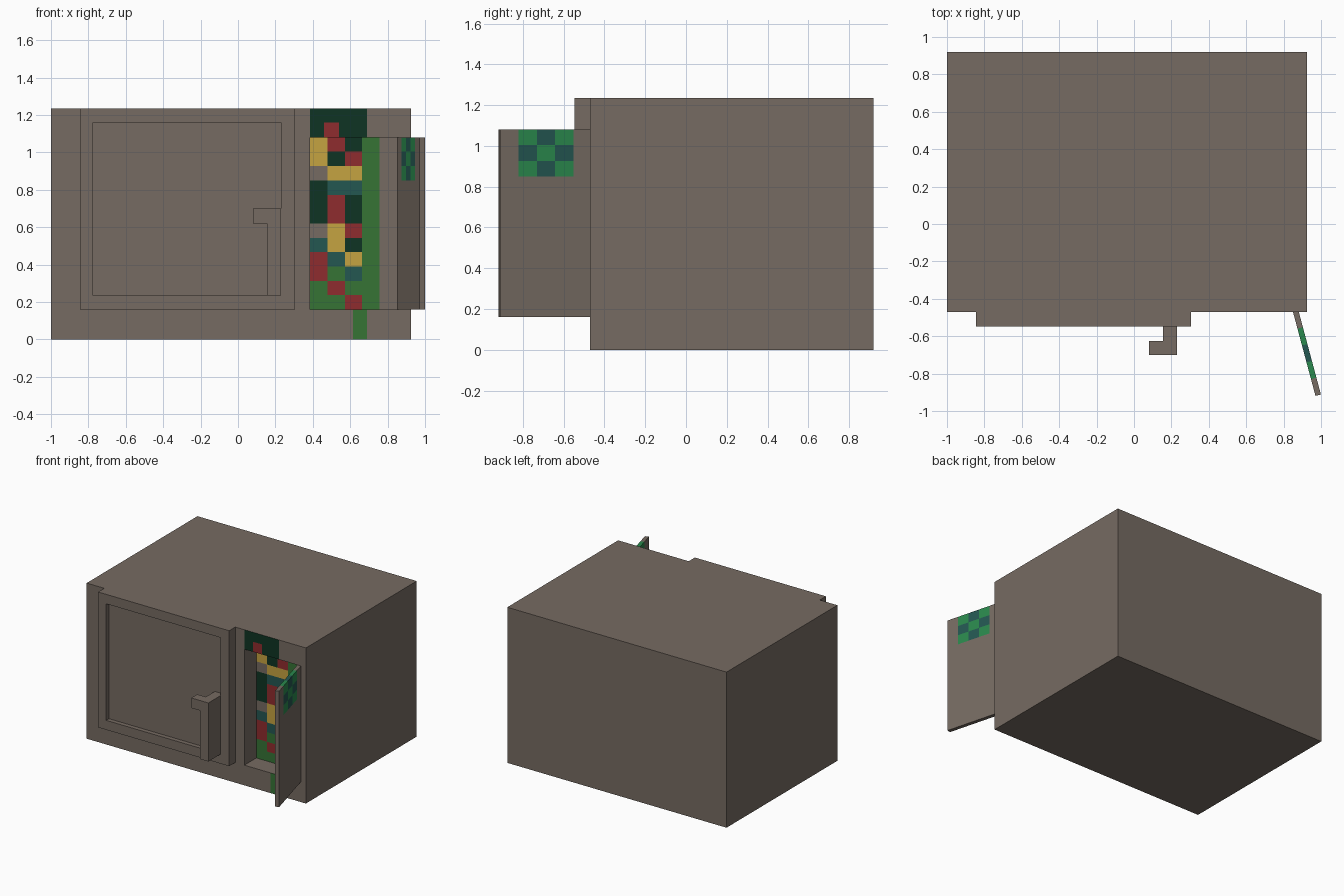
import bpy, bmesh, math
from mathutils import Vector, Matrix

cube = bpy.data.objects.get("Cube")
if cube:
    bpy.data.objects.remove(cube)


def linear(c):
    c /= 255
    return c / 12.92 if c <= 0.04045 else ((c + 0.055) / 1.055) ** 2.4


def material(name, *rgb):
    m = bpy.data.materials.new(name)
    m.use_nodes = True
    col = [linear(c) for c in rgb] + [1]
    m.diffuse_color = col
    m.node_tree.nodes["Principled BSDF"].inputs["Base Color"].default_value = col
    return m


MATS = [material("brown", 118, 107, 98), material("dark green", 14, 52, 35),
        material("red", 143, 44, 46), material("yellow", 197, 163, 65),
        material("green", 54, 115, 53), material("teal", 36, 87, 81),
        material("bright green", 42, 137, 77)]
BROWN, DARK, RED, YELLOW, GREEN, TEAL, BRIGHT = range(7)
CODES = {"n": BROWN, "d": DARK, "r": RED, "y": YELLOW, "g": GREEN, "t": TEAL}


def box(lo, hi):
    bm = bmesh.new()
    lo, hi = Vector(lo), Vector(hi)
    size = Matrix.Diagonal(hi - lo).to_4x4()
    bmesh.ops.create_cube(bm, size=1, matrix=Matrix.Translation((lo + hi) / 2) @ size)
    return bm


def cut(bm, axis, values, faces=None):
    """Slice the mesh, or the flat region grown from the given faces."""
    normal = Vector([float(i == axis) for i in range(3)])
    for v in values:
        fs = list(bm.faces) if faces is None else faces
        geom = fs + list({e for f in fs for e in f.edges}) + list({p for f in fs for p in f.verts})
        out = bmesh.ops.bisect_plane(bm, geom=geom, plane_co=normal * v, plane_no=normal)
        if faces is not None:
            faces = [g for g in out["geom"] if isinstance(g, bmesh.types.BMFace)]
    return faces


def recess(bm, x0, x1, z0, z1, depth):
    """Push the front faces in a rectangle backwards; return the new back faces."""
    old = [f for f in bm.faces if f.normal.y < -0.9
           and x0 < f.calc_center_median().x < x1 and z0 < f.calc_center_median().z < z1]
    new = bmesh.ops.extrude_face_region(bm, geom=old)["geom"]
    bmesh.ops.translate(bm, vec=(0, depth, 0),
                        verts=[g for g in new if isinstance(g, bmesh.types.BMVert)])
    bmesh.ops.delete(bm, geom=[f for f in old if f.is_valid], context="FACES")
    return [g for g in new if isinstance(g, bmesh.types.BMFace)]


def finish(bm, name):
    bmesh.ops.recalc_face_normals(bm, faces=bm.faces)
    me = bpy.data.meshes.new(name)
    bm.to_mesh(me)
    bm.free()
    for m in MATS:
        me.materials.append(m)
    ob = bpy.data.objects.new(name, me)
    bpy.context.collection.objects.link(ob)
    return ob


FRONT, LOW, HIGH, TOP = -0.47, 0.16, 1.08, 1.235
X0, X1 = 0.385, 0.85
COL, ROW = (X1 - X0) / 5, (HIGH - LOW) / 12

# Cabinet body with painted front patches around the side compartment
bm = box((-1, FRONT, 0), (0.925, 0.92, TOP))
cut(bm, 0, [X0, 0.46, 0.54, 0.615, 0.69, X1])
cut(bm, 2, [LOW, HIGH, 1.16])
for f in bm.faces:
    c = f.calc_center_median()
    if f.normal.y < -0.9:
        if c.z > HIGH and X0 < c.x < 0.69:
            f.material_index = RED if 0.46 < c.x < 0.54 and c.z < 1.16 else DARK
        elif c.z < LOW and 0.615 < c.x < 0.69:
            f.material_index = GREEN

# Compartment, its back wall coloured in a grid (columns listed top to bottom)
back = recess(bm, X0, X1, LOW, HIGH, 0.15)
for f in bm.faces:
    if FRONT + 0.01 < f.calc_center_median().y < FRONT + 0.16 and X0 - 0.01 < f.calc_center_median().x < X1 + 0.01:
        f.material_index = BROWN
back = cut(bm, 0, [X0 + COL * i for i in range(1, 5)], back)
back = cut(bm, 2, [LOW + ROW * i for i in range(1, 12)], back)
COLUMNS = ["yyndddntrrgg", "rdytrryytgrg", "drytddrdytgr", "g" * 12, "n" * 12]
for f in back:
    c = f.calc_center_median()
    f.material_index = CODES[COLUMNS[int((c.x - X0) / COL)][int((HIGH - c.z) / ROW)]]
finish(bm, "cabinet_body")

# Main door with a sunken panel
bm = box((-0.845, -0.547, LOW), (0.305, FRONT, TOP))
cut(bm, 0, [-0.775, 0.23])
cut(bm, 2, [0.235, 1.16])
recess(bm, -0.775, 0.23, 0.235, 1.16, 0.035)
finish(bm, "main_door")

# Hooked handle
finish(box((0.155, -0.70, 0.235), (0.23, -0.512, 0.70)), "handle_post")
finish(box((0.08, -0.70, 0.62), (0.155, -0.625, 0.70)), "handle_hook")

# Open side door with a checkered window, hinged at the compartment's edge
bm = box((0, -5 * COL, LOW), (0.03, 0, HIGH))
cut(bm, 1, [-COL * i for i in range(1, 5)])
cut(bm, 2, [HIGH - ROW * i for i in range(1, 4)])
for f in bm.faces:
    c = f.calc_center_median()
    i, j = int(-c.y / COL), int((HIGH - c.z) / ROW)
    if 1 <= i <= 3 and j < 3 and abs(f.normal.y) < 0.5:
        f.material_index = BRIGHT if (i + j) % 2 else TEAL
door = finish(bm, "side_door")
door.location = (X1, FRONT, 0)
door.rotation_euler.z = math.radians(15)
